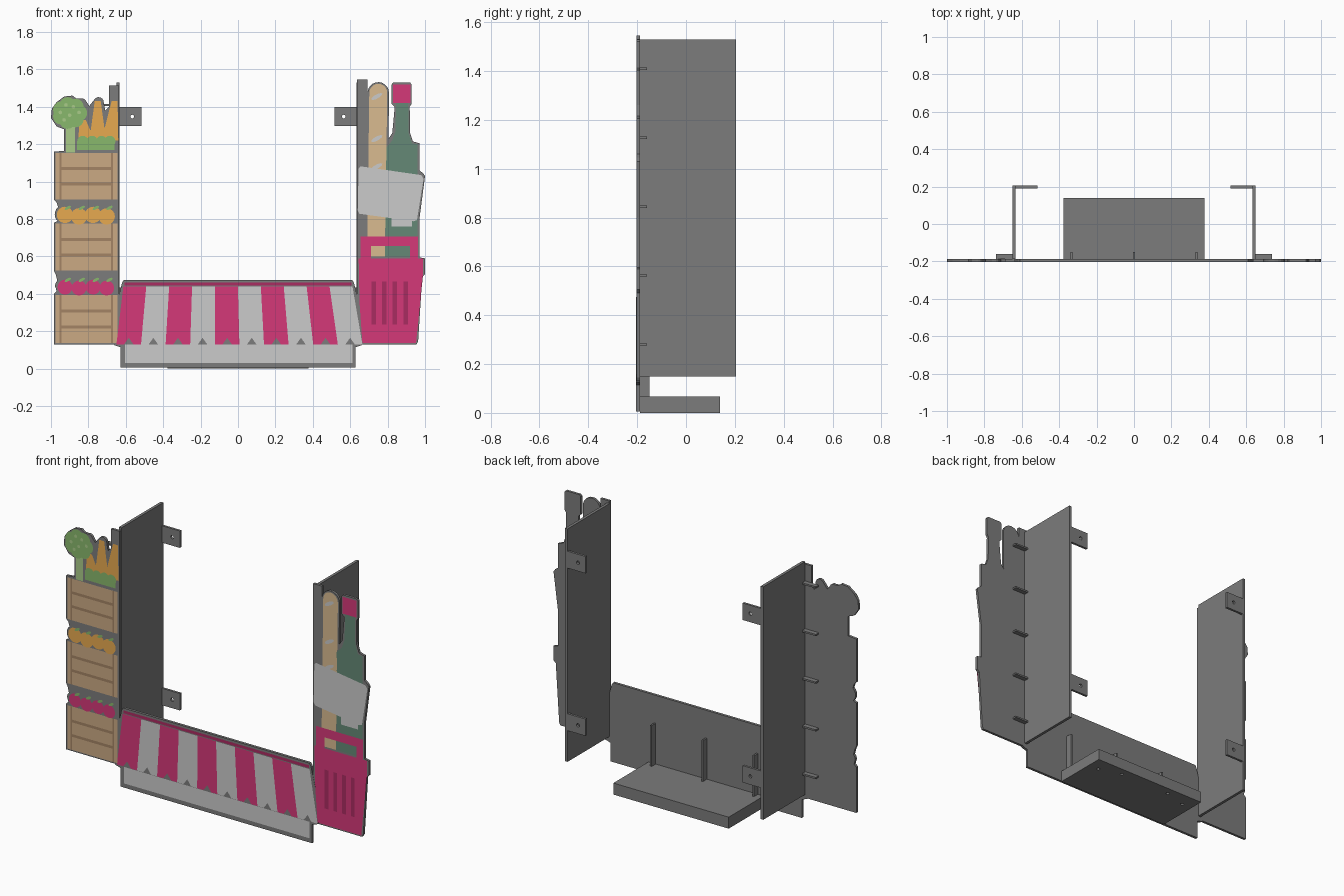
import bpy, bmesh, math

if "Cube" in bpy.data.objects:
    bpy.data.objects.remove(bpy.data.objects["Cube"])

FRONT, BACK = -0.203, -0.188   # faces of the flat display board


def mat(name, r, g, b):
    m = bpy.data.materials.new(name)
    m.diffuse_color = (r, g, b, 1)
    m.use_nodes = True
    m.node_tree.nodes["Principled BSDF"].inputs["Base Color"].default_value = m.diffuse_color
    return m


GREY = mat("dark_grey", .2, .2, .2)
WHITE = mat("white", .8, .8, .8)
RED = mat("crimson", .66, .04, .19)
DARKRED = mat("dark_crimson", .4, .025, .12)
WOOD = mat("wood", .6, .4, .23)
DARKWOOD = mat("dark_wood", .37, .23, .13)
ORANGE = mat("orange", .8, .4, .08)
GREEN = mat("green", .25, .48, .15)
LIME = mat("light_green", .4, .6, .25)
GLASS = mat("bottle_green", .13, .25, .18)
BREAD = mat("bread", .7, .5, .28)


def finish(name, bm, m):
    me = bpy.data.meshes.new(name)
    bm.to_mesh(me)
    bm.free()
    me.materials.append(m)
    o = bpy.data.objects.new(name, me)
    bpy.context.collection.objects.link(o)
    return o


def prism(name, pts, y0, y1, m=GREY):
    """Extrude an x/z outline from y0 to y1."""
    bm = bmesh.new()
    f = bm.faces.new([bm.verts.new((x, y0, z)) for x, z in pts])
    r = bmesh.ops.extrude_face_region(bm, geom=[f])
    for v in r["geom"]:
        if isinstance(v, bmesh.types.BMVert):
            v.co.y = y1
    bmesh.ops.recalc_face_normals(bm, faces=bm.faces)
    return finish(name, bm, m)


def rect(x0, x1, z0, z1):
    return [(x0, z0), (x1, z0), (x1, z1), (x0, z1)]


def box(name, x0, x1, y0, y1, z0, z1):
    return prism(name, rect(x0, x1, z0, z1), y0, y1)


def arc(cx, cz, r, a0, a1, n=10):
    return [(cx + r * math.cos(math.radians(a0 + (a1 - a0) * i / n)),
             cz + r * math.sin(math.radians(a0 + (a1 - a0) * i / n))) for i in range(n + 1)]


def disc(cx, cz, rx, rz=None, tilt=0, n=16):
    rz = rz or rx
    c, s = math.cos(tilt), math.sin(tilt)
    out = []
    for i in range(n):
        a = math.tau * i / n
        u, v = rx * math.cos(a), rz * math.sin(a)
        out.append((cx + u * c - v * s, cz + u * s + v * c))
    return out


def decal(name, polys, m, layer=1):
    """Flat printed shapes just in front of the board."""
    bm = bmesh.new()
    y = FRONT - 0.0008 - 0.0008 * layer
    for p in polys:
        f = bm.faces.new([bm.verts.new((x, y, z)) for x, z in p])
        f.normal_update()
        if f.normal.y > 0:
            f.normal_flip()
    return finish(name, bm, m)


def drill(o, loc, r, depth, rot=(0, 0, 0)):
    bpy.ops.mesh.primitive_cylinder_add(vertices=16, radius=r, depth=depth, location=loc, rotation=rot)
    c = bpy.context.object
    b = o.modifiers.new("hole", "BOOLEAN")
    b.operation, b.object, b.solver = "DIFFERENCE", c, "EXACT"
    bpy.context.view_layer.objects.active = o
    bpy.ops.object.modifier_apply(modifier=b.name)
    bpy.data.objects.remove(c)


# Left board: stacked crates, vegetables, edge strip
prism("left_board", [(-.985, .13), (-.985, .4), (-.97, .415)] + arc(-.945, .445, .033, 210, 130, 5)
      + [(-.975, .505), (-.985, .525), (-.985, .78), (-.965, .79)] + arc(-.93, .825, .05, 210, 130, 5)
      + [(-.97, .89), (-.985, .905), (-.985, 1.16), (-.93, 1.165), (-.93, 1.28), (-.97, 1.295), (-1, 1.34),
         (-.995, 1.39), (-.97, 1.425), (-.93, 1.455), (-.885, 1.46), (-.865, 1.445)]
      + arc(-.835, 1.42, .025, 110, 20, 4) + [(-.795, 1.405)] + arc(-.745, 1.425, .027, 150, 20, 5)
      + [(-.71, 1.38), (-.69, 1.4), (-.69, 1.515), (-.635, 1.515), (-.635, .13)], FRONT, BACK)

# Right board: bread, bottle, price sign, bag, edge strip
prism("right_board", [(.635, .13), (.635, 1.545), (.693, 1.545), (.693, 1.48)] + arc(.75, 1.475, .057, 175, 0)
      + [(.805, 1.23), (.825, 1.26), (.838, 1.4), (.822, 1.415), (.822, 1.52), (.83, 1.53), (.92, 1.53),
         (.928, 1.52), (.928, 1.415), (.918, 1.4), (.92, 1.26), (.935, 1.215), (.97, 1.205), (.97, 1.06),
         (.99, 1.045), (1, 1.03), (.97, .8), (.97, .595), (1, .59), (1, .505), (.985, .49), (.963, .145),
         (.955, .13)], FRONT, BACK)

# Centre board under the awning
prism("awning_board", [(-.628, .005), (.628, .005), (.628, .115), (.66, .125), (.685, .16), (.66, .3),
                       (.62, .46), (.61, .475), (-.61, .475), (-.62, .46), (-.66, .3), (-.685, .16),
                       (-.66, .125), (-.628, .115)], FRONT - .0008, BACK)

# Awning stripes with a notch in each hem, and the white front
for k, (name, m) in enumerate((("red_stripes", RED), ("white_stripes", WHITE))):
    polys = []
    for i in range(k, 10, 2):
        t, b = -.613 + .1225 * i, -.65 + .1315 * i
        c = b + .066
        polys.append([(t, .44), (t + .1225, .44), (b + .1315, .13), (c + .025, .13), (c, .165),
                      (c - .025, .13), (b, .13)])
    decal(name, polys, m, 1)
decal("awning_top_edge", [rect(-.608, .608, .445, .462)], DARKRED)
decal("stall_front", [rect(-.605, .612, .03, .128)], WHITE)

# Crates
for name, z0, z1 in (("lower_crate", .138, .395), ("middle_crate", .525, .775), ("upper_crate", .905, 1.152)):
    h = (z1 - z0) / 3
    decal(name, [rect(-.975, -.645, z0, z1)], WOOD)
    lines = [rect(-.945, -.68, z0 + h * j - .008, z0 + h * j + .008) for j in (1, 2)]
    lines += [rect(x, x + .012, z0, z1) for x in (-.955, -.68)]
    decal(name + "_gaps", lines, DARKWOOD, 2)

# Fruit and leaves
xs = (-.925, -.85, -.775, -.702)
decal("oranges", [disc(x, .822 - .008 * (i % 2), .044) for i, x in enumerate(xs)], ORANGE, 2)
decal("apples", [disc(x, .436 - .005 * (i % 2), .04) for i, x in enumerate(xs)], RED, 2)
decal("fruit_leaves", [disc(x + .015, z, .02, .008, .5, 8) for x in xs for z in (.475, .86)], GREEN, 3)

# Broccoli, carrots and their tops
decal("broccoli_stem", [rect(-.92, -.872, 1.155, 1.3)], LIME)
decal("broccoli_head", [disc(-.9 + .05 * math.cos(a), 1.367 + .042 * math.sin(a), .044)
                        for a in [math.tau * i / 7 for i in range(7)]] + [disc(-.9, 1.367, .06)], GREEN, 2)
decal("broccoli_spots", [disc(x, z, .01, n=8) for x, z in
                         ((-.95, 1.37), (-.92, 1.41), (-.88, 1.4), (-.9, 1.355), (-.85, 1.37), (-.93, 1.33))], LIME, 3)
decal("carrots", [[(x - .045, 1.22), (x + .045, 1.22), (x + s + .016, t), (x + s - .016, t)]
                  for x, s, t in ((-.81, -.02, 1.33), (-.75, 0, 1.43), (-.685, .025, 1.43))], ORANGE)
decal("carrot_tops", [disc(x, 1.215, .03) for x in (-.83, -.78, -.73, -.685)]
      + [rect(-.86, -.66, 1.17, 1.215)], GREEN, 2)

# Bread and bottle
decal("baguette", [arc(.75, 1.475, .048, 180, 0) + [(.785, .6), (.69, .6)]], BREAD)
decal("baguette_cuts", [disc(.742, z, .034, .011, .5, 10) for z in (1.455, 1.23, 1.38 - .3)], WHITE, 2)
decal("bottle", [[(.845, 1.42), (.91, 1.42), (.912, 1.26), (.93, 1.205), (.96, 1.2), (.96, .6), (.787, .6),
                  (.79, 1.18), (.825, 1.22), (.842, 1.27)]], GLASS)
decal("bottle_cap", [rect(.83, .921, 1.42, 1.52)], RED, 2)
decal("bottle_label", [rect(.82, .93, .76, .83)], WHITE, 2)

# Blank price sign
decal("price_sign", [[(.655, 1.082), (.98, 1.035), (.992, 1.015), (.957, .795), (.94, .788), (.65, .828),
                      (.64, .845), (.645, 1.07)]], WHITE, 3)

# Bag with handle opening and slots
decal("bag", [[(.645, .59), (.99, .59), (.99, .51), (.952, .138), (.665, .138), (.65, .35)]], RED, 2)
decal("bag_handle", [rect(.655, .71, .59, .708), rect(.92, .962, .59, .708), rect(.71, .92, .655, .708)], RED, 2)
decal("bag_slots", [rect(x, x + .024, .235, .465) for x in (.713, .77, .827, .884)], DARKRED, 3)

# Side walls, drilled wall brackets and joining ribs
for s, side in ((-1, "left"), (1, "right")):
    def sx(a, b):
        return min(s * a, s * b), max(s * a, s * b)
    box(side + "_wall", *sx(.633, .65), BACK, .205, .15, 1.53)
    for n, z in (("lower", .385), ("upper", 1.348)):
        br = box(f"{side}_{n}_bracket", *sx(.515, .634), .191, .205, z - .05, z + .05)
        drill(br, (s * .565, .198, z), .01, .1, (math.pi / 2, 0, 0))
    for i in range(5):
        z = .28 + .2825 * i
        box(f"{side}_rib_{i + 1}", *sx(.65, .738), BACK, -.16, z - .005, z + .005)

# Base shelf with blind screw holes underneath
shelf = box("base_shelf", -.378, .378, BACK, .14, 0, .068)
for x, y in ((.31, .055), (.17, .095), (-.17, .095), (-.31, .055)):
    drill(shelf, (x, y, 0), .01, .05)

# Upright ribs behind the awning board
for i, x in enumerate((-.335, 0, .335)):
    box(f"upright_rib_{i + 1}", x - .005, x + .005, BACK, -.15, .068, .31)
